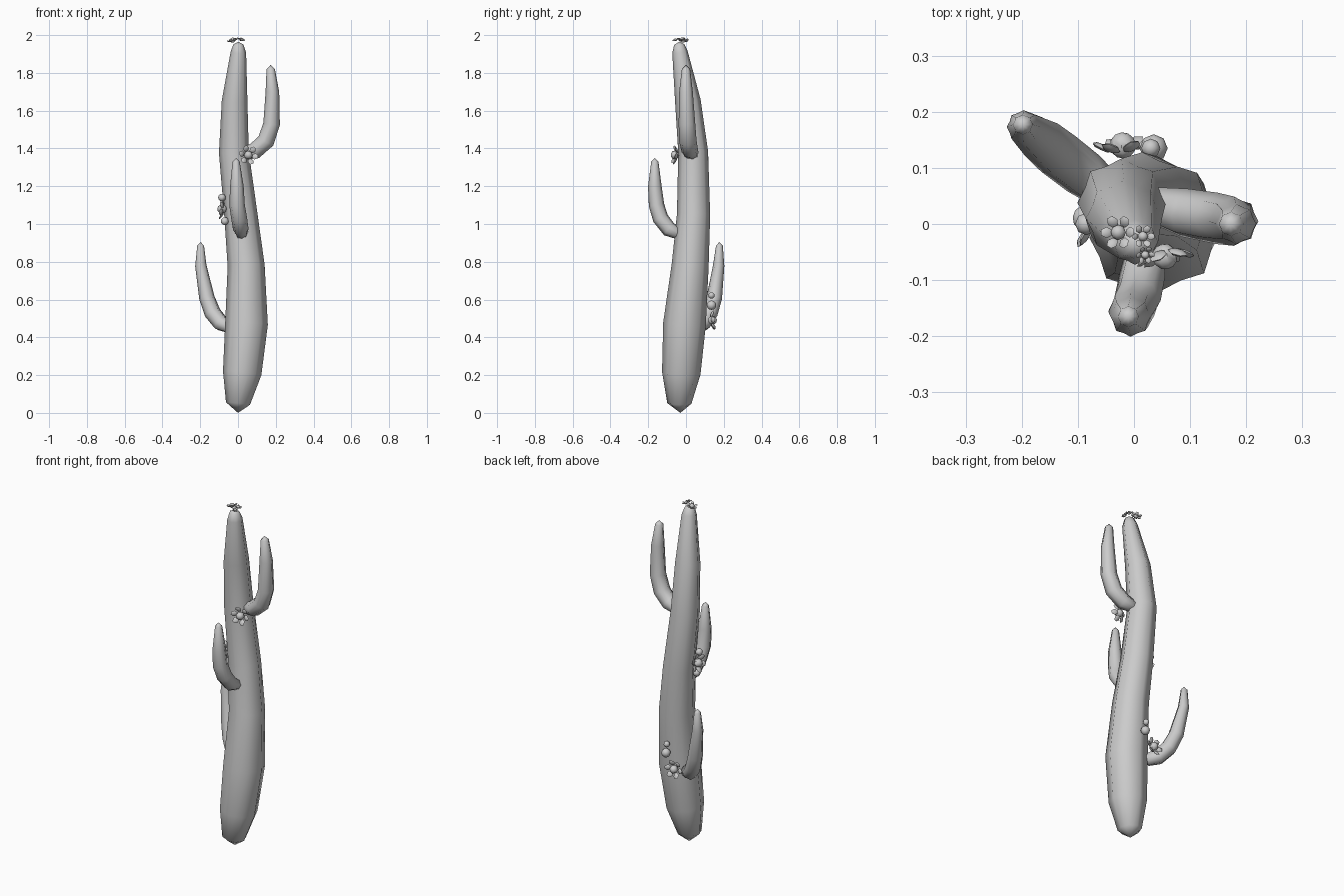
import bpy, bmesh, math
from mathutils import Vector, Matrix

cube = bpy.data.objects.get("Cube")
if cube:
    bpy.data.objects.remove(cube, do_unlink=True)

# One plain grey for the whole plant
grey = bpy.data.materials.new("plain grey")
grey.use_nodes = True
colour = (0.6, 0.6, 0.6, 1)
grey.diffuse_color = colour
grey.node_tree.nodes["Principled BSDF"].inputs["Base Color"].default_value = colour


def finish(name, bm, angle):
    bmesh.ops.recalc_face_normals(bm, faces=bm.faces)
    mesh = bpy.data.meshes.new(name)
    bm.to_mesh(mesh)
    bm.free()
    mesh.materials.append(grey)
    obj = bpy.data.objects.new(name, mesh)
    bpy.context.collection.objects.link(obj)
    bpy.ops.object.select_all(action='DESELECT')
    obj.select_set(True)
    bpy.context.view_layer.objects.active = obj
    bpy.ops.object.shade_smooth_by_angle(angle=math.radians(angle))
    return obj


def ribbed_stem(name, start, path, end, ribs=8, groove=0.89):
    """Loft a ribbed section along (x, y, z, radius) stations, closed by two tips."""
    bm = bmesh.new()
    points = [Vector(start)] + [Vector(p[:3]) for p in path] + [Vector(end)]
    n = ribs * 2
    rings = []
    for i, station in enumerate(path, 1):
        tangent = points[i + 1] - points[i - 1]
        turn = Vector((0, 0, 1)).rotation_difference(tangent)
        ring = []
        for k in range(n):
            a = math.tau * k / n
            r = station[3] * (groove if k % 2 else 1)
            ring.append(bm.verts.new(points[i] + turn @ Vector((r * math.cos(a), r * math.sin(a), 0))))
        rings.append(ring)
    tips = bm.verts.new(points[0]), bm.verts.new(points[-1])
    for k in range(n):
        j = (k + 1) % n
        for low, high in zip(rings, rings[1:]):
            bm.faces.new((low[k], low[j], high[j], high[k]))
        bm.faces.new((tips[0], rings[0][j], rings[0][k]))
        bm.faces.new((tips[1], rings[-1][k], rings[-1][j]))
    return finish(name, bm, 60)


def ball(bm, matrix, segments=8, rings=6):
    bmesh.ops.create_uvsphere(bm, u_segments=segments, v_segments=rings, radius=1, matrix=matrix)


def flower(name, centre, facing, size, petals=6):
    """A round heart inside a cup of flat petals that opens along facing."""
    bm = bmesh.new()
    base = Matrix.Translation(centre) @ Vector((0, 0, 1)).rotation_difference(Vector(facing)).to_matrix().to_4x4()
    ball(bm, base @ Matrix.Diagonal((size * 0.42, size * 0.42, size * 0.42, 1)))
    for k in range(petals):
        spin = Matrix.Rotation(math.tau * k / petals, 4, 'Z')
        tilt = Matrix.Rotation(math.radians(-30), 4, 'Y')
        shape = Matrix.Diagonal((size * 0.36, size * 0.3, size * 0.1, 1))
        ball(bm, base @ spin @ Matrix.Translation((size * 0.66, 0, 0)) @ tilt @ shape, 6, 4)
    return finish(name, bm, 40)


def bud(name, centre, radius):
    bm = bmesh.new()
    ball(bm, Matrix.Translation(centre) @ Matrix.Scale(radius, 4))
    return finish(name, bm, 60)


# Trunk: swaying, thick below and tapering to the crown
ribbed_stem("trunk", (0, -.03, 0), [
    (0, -.035, .05, .064), (.022, -.025, .21, .102), (.045, -.008, .47, .113),
    (.043, .022, .78, .098), (.015, .04, 1.05, .088), (-.022, .038, 1.38, .079),
    (-.018, .01, 1.65, .068), (.002, -.032, 1.91, .041), (.002, -.036, 1.95, .027),
], (.002, -.036, 1.965))

# Arms: leave the trunk sideways and bend upward
ribbed_stem("upper_left_arm", (.01, .04, 1.365), [
    (.03, .035, 1.37, .032), (.09, .02, 1.388, .044), (.148, .01, 1.44, .046),
    (.178, .005, 1.53, .044), (.182, 0, 1.7, .036), (.173, 0, 1.82, .022),
], (.172, 0, 1.842))
ribbed_stem("front_arm", (.02, -.01, .935), [
    (.02, -.03, .945, .03), (.015, -.09, .972, .041), (.006, -.135, 1.03, .042),
    (-.005, -.156, 1.1, .041), (-.006, -.165, 1.2, .036), (-.01, -.165, 1.33, .019),
], (-.01, -.165, 1.35))
ribbed_stem("lower_right_arm", (-.03, .04, .45), [
    (-.045, .055, .455, .034), (-.09, .09, .474, .043), (-.135, .125, .53, .044),
    (-.165, .15, .61, .041), (-.197, .173, .78, .03), (-.198, .177, .885, .018),
], (-.198, .177, .905))

# Flowers on the crown, the front and the back
flower("crown_flower", (-.028, -.015, 1.973), (-.3, .1, 1), .033)
flower("crown_small_flower", (.016, -.022, 1.978), (.2, .1, 1), .022)
flower("crown_tiny_flower", (.02, -.055, 1.975), (.3, -.4, 1), .018)
flower("front_flower", (.055, -.058, 1.365), (.2, -1, .1), .055)
flower("back_flower", (-.02, .14, .49), (-.1, 1, .1), .056)
flower("side_flower", (-.085, .01, 1.08), (-1, .1, .1), .058)

# Round buds beside the flowers
for name, centre, radius in (
    ("side_bud_upper", (-.085, 0, 1.14), .02),
    ("side_bud_lower", (-.07, .0, 1.015), .021),
    ("back_bud_lower", (.035, .135, .57), .025),
    ("back_bud_upper", (.03, .135, .622), .017),
):
    bud(name, centre, radius)
